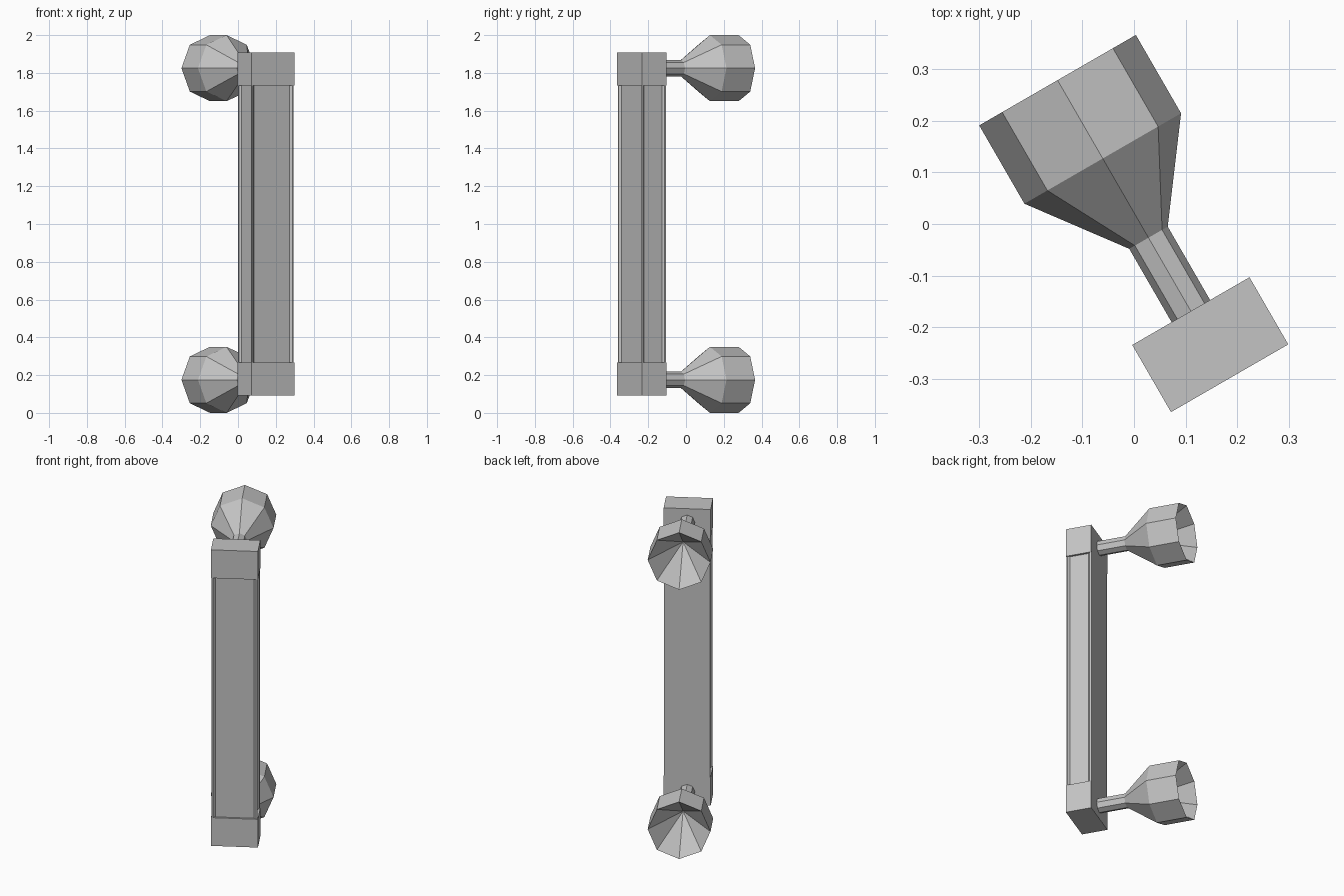
import bpy, bmesh, math
from mathutils import Matrix, Vector

if "Cube" in bpy.data.objects:
    bpy.data.objects.remove(bpy.data.objects["Cube"], do_unlink=True)

grey = bpy.data.materials.new("plain_grey")
grey.use_nodes = True
colour = (0.55, 0.55, 0.55, 1)
grey.diffuse_color = colour
for node in grey.node_tree.nodes:
    if node.type == 'BSDF_PRINCIPLED':
        node.inputs["Base Color"].default_value = colour

TURN = Matrix.Rotation(math.radians(30), 4, 'Z')   # whole model is turned
AXIS_X = 0.011
HALF_W, HALF_D, BAR_Y = 0.131, 0.075, -0.276
BASE, TOP, CAP = 0.093, 1.907, 0.173


def finish(bm, name, recalc=True):
    if recalc:
        bmesh.ops.recalc_face_normals(bm, faces=bm.faces)
    mesh = bpy.data.meshes.new(name)
    bm.to_mesh(mesh)
    bm.free()
    mesh.materials.append(grey)
    obj = bpy.data.objects.new(name, mesh)
    obj.matrix_world = TURN
    bpy.context.collection.objects.link(obj)


def prism(name, outline, z0, z1):
    """Extrude an outline, given about the bar centre, from z0 to z1."""
    bm = bmesh.new()
    face = bm.faces.new([bm.verts.new((AXIS_X + x, BAR_Y + y, z0)) for x, y in outline])
    new = bmesh.ops.extrude_face_region(bm, geom=[face])["geom"]
    bmesh.ops.translate(bm, vec=(0, 0, z1 - z0),
                        verts=[v for v in new if isinstance(v, bmesh.types.BMVert)])
    finish(bm, name)


def lathe(name, rings, z, sides=8):
    """Low-poly turned part along y; rings are (y, radius), radius 0 is a tip."""
    bm = bmesh.new()
    loops = []
    for y, r in rings:
        if r == 0:
            loops.append([bm.verts.new((AXIS_X, y, z))] * sides)
        else:
            loops.append([bm.verts.new((AXIS_X + r * math.cos(a), y, z + r * math.sin(a)))
                          for a in (math.tau * i / sides for i in range(sides))])
    for lo, hi in zip(loops, loops[1:]):
        for i in range(sides):
            j = (i + 1) % sides
            quad = [lo[i], lo[j], hi[j], hi[i]]
            bm.faces.new(list(dict.fromkeys(quad)))
    bm.faces.new(loops[0][::-1])
    finish(bm, name)


# Central bar: flat back, shallow sunken panels on the front and both sides
w, d = HALF_W - 0.003, HALF_D - 0.002
half = [(w, HALF_D), (w, d - 0.008), (w - 0.01, d - 0.018), (w - 0.01, 0.018 - d),
        (w, 0.008 - d), (w, -d), (w - 0.008, -d), (w - 0.02, 0.01 - d)]
prism("bar", half + [(-x, y) for x, y in reversed(half)], BASE + CAP, TOP - CAP)

# Block at each end of the bar
block = [(HALF_W, HALF_D), (HALF_W, -HALF_D), (-HALF_W, -HALF_D), (-HALF_W, HALF_D)]
prism("lower_block", block, BASE, BASE + CAP)
prism("upper_block", block, TOP - CAP, TOP)

# Stem flaring into a hollow-ended knob
knob = [(-0.205, 0.043), (-0.037, 0.043), (0.14, 0.175), (0.315, 0.175), (0.06, 0)]
lathe("lower_knob", knob, 0.175)
lathe("upper_knob", knob, 1.825)
